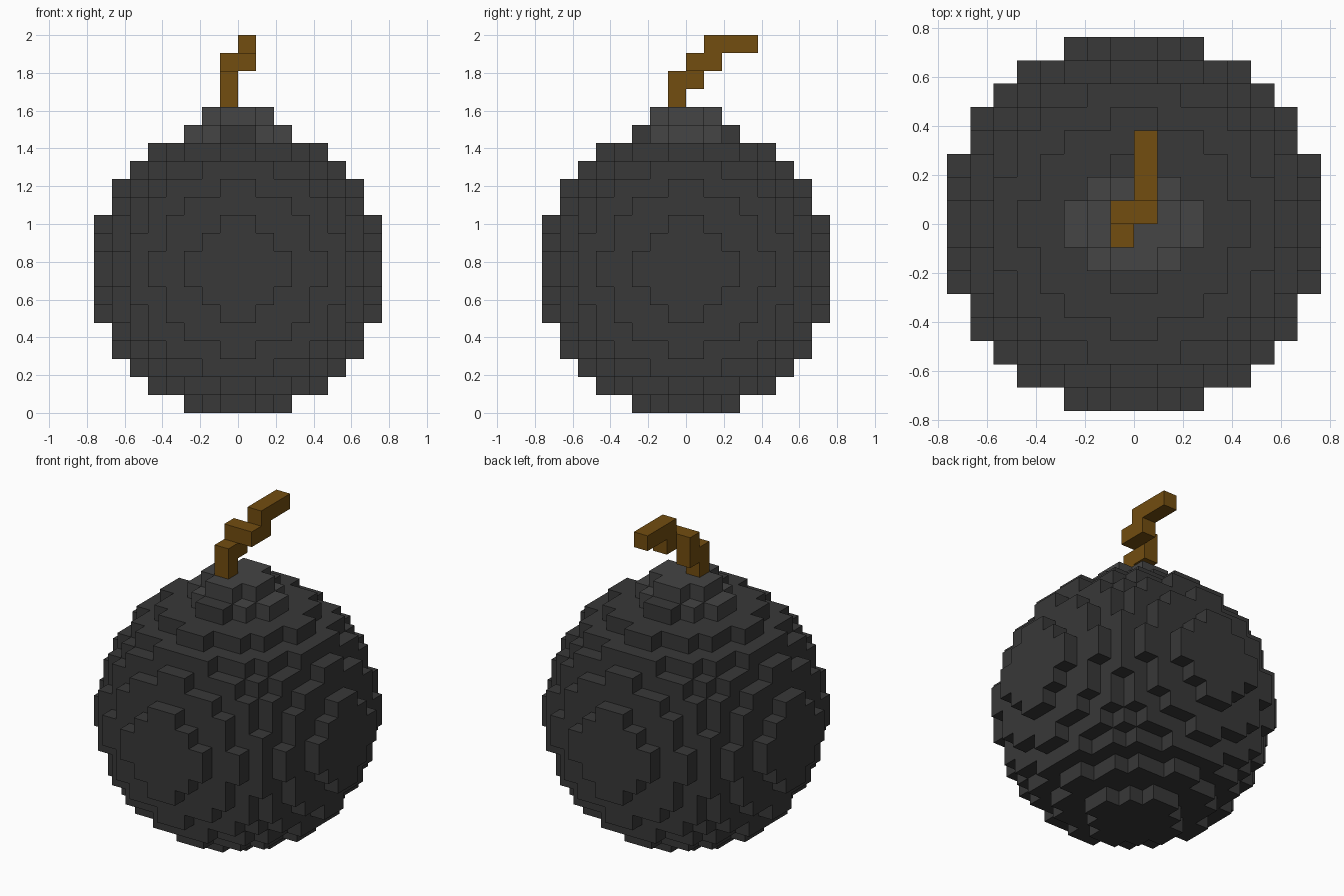
import bpy, bmesh
from mathutils import Vector

if "Cube" in bpy.data.objects:
    bpy.data.objects.remove(bpy.data.objects["Cube"])

V = 2 / 21            # edge of one cube: 21 cubes tall
R = 8                 # ball radius in cubes

# Ball: every cube whose centre lies inside the sphere
ball = {(i, j, k)
        for i in range(-R, R) for j in range(-R, R) for k in range(2 * R)
        if (i + .5) ** 2 + (j + .5) ** 2 + (k + .5 - R) ** 2 < R * R}

# Cap: rounded plate on top, plus the lighter part of the ball's top layer
cap = {(i, j, 16) for i in range(-2, 2) for j in range(-2, 2)
       if abs(i + .5) + abs(j + .5) < 3}
cap |= {c for c in ball if c[2] == 15 and abs(c[1] + .5) < 2}
ball -= cap

# Fuse: a crooked chain of cubes leaning backwards
fuse = {(-1, -1, 17), (-1, -1, 18), (-1, 0, 18), (-1, 0, 19), (0, 0, 19),
        (0, 1, 19), (0, 1, 20), (0, 2, 20), (0, 3, 20)}

solid = ball | cap | fuse


def build(name, cells, color):
    """Mesh the exposed cube sides of one part."""
    bm = bmesh.new()
    verts = {}

    def vert(p):
        if p not in verts:
            verts[p] = bm.verts.new(Vector(p) * V)
        return verts[p]

    for c in sorted(cells):
        for axis in range(3):
            u, w = (axis + 1) % 3, (axis + 2) % 3
            for side in (0, 1):
                n = list(c)
                n[axis] += 2 * side - 1
                if tuple(n) in solid:
                    continue
                ring = []
                for du, dw in ((0, 0), (1, 0), (1, 1), (0, 1)):
                    p = list(c)
                    p[axis] += side
                    p[u] += du
                    p[w] += dw
                    ring.append(vert(tuple(p)))
                bm.faces.new(ring if side else ring[::-1])
    mesh = bpy.data.meshes.new(name)
    bm.to_mesh(mesh)
    bm.free()
    mat = bpy.data.materials.new(name + "_material")
    mat.diffuse_color = (*color, 1)
    mat.use_nodes = True
    mat.node_tree.nodes["Principled BSDF"].inputs["Base Color"].default_value = mat.diffuse_color
    mesh.materials.append(mat)
    obj = bpy.data.objects.new(name, mesh)
    bpy.context.collection.objects.link(obj)


build("ball_body", ball, (.040, .040, .040))
build("top_cap", cap, (.058, .058, .058))
build("fuse", fuse, (.17, .075, .005))
